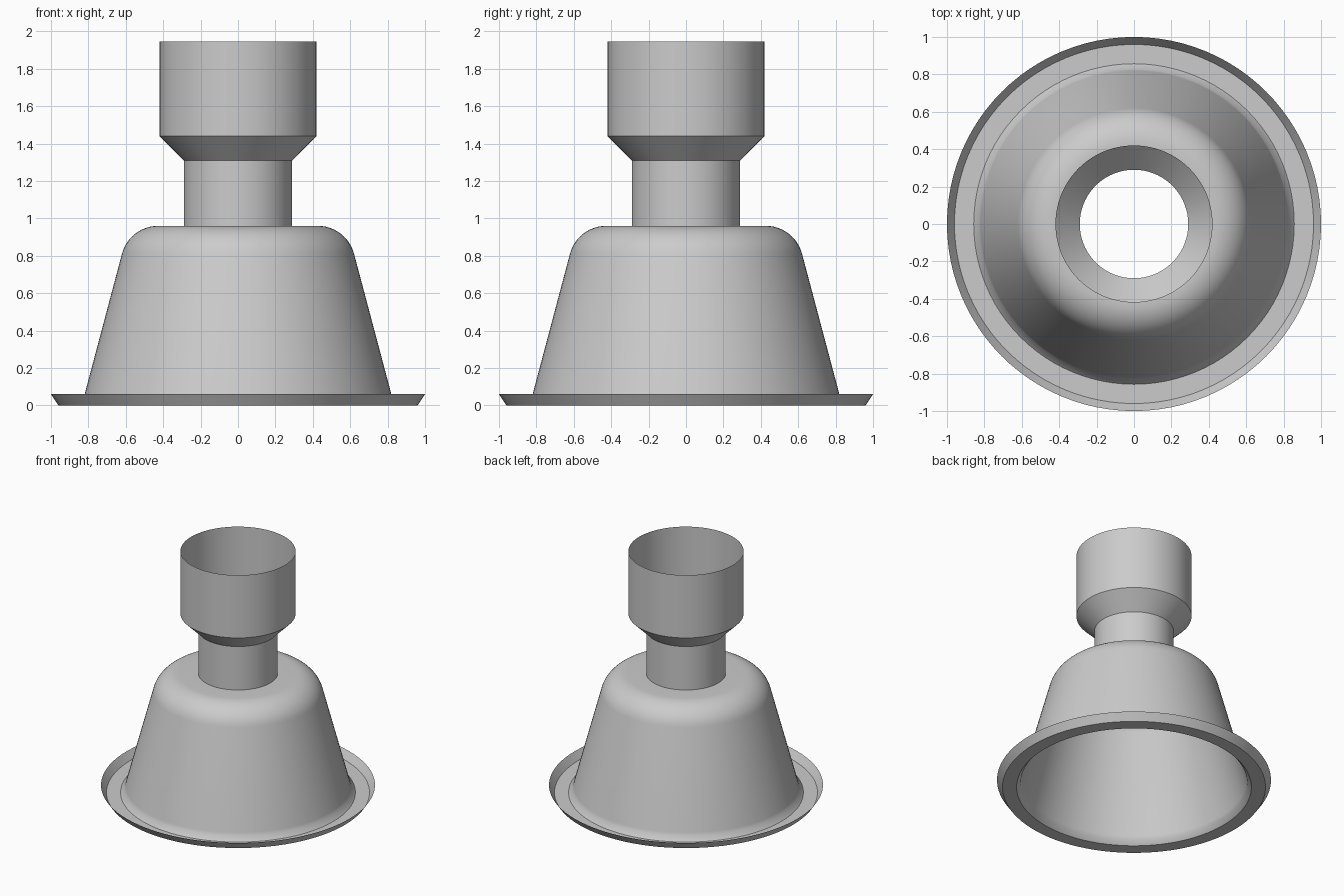
import bpy
import bmesh
import math

cube = bpy.data.objects.get("Cube")
if cube:
    bpy.data.objects.remove(cube, do_unlink=True)

SEGMENTS = 96

grey = bpy.data.materials.new("plain grey")
grey.use_nodes = True
colour = (0.6, 0.6, 0.6, 1.0)
grey.diffuse_color = colour
grey.node_tree.nodes["Principled BSDF"].inputs["Base Color"].default_value = colour


def revolve(name, profile):
    """Turn an open (radius, height) profile, listed bottom to top, into a thin shell."""
    bm = bmesh.new()
    rings = []
    for radius, height in profile:
        ring = []
        for i in range(SEGMENTS):
            a = math.tau * i / SEGMENTS
            ring.append(bm.verts.new((radius * math.cos(a), radius * math.sin(a), height)))
        rings.append(ring)
    for low, high in zip(rings, rings[1:]):
        for i in range(SEGMENTS):
            j = (i + 1) % SEGMENTS
            bm.faces.new((low[i], low[j], high[j], high[i]))
    mesh = bpy.data.meshes.new(name)
    bm.to_mesh(mesh)
    bm.free()
    mesh.materials.append(grey)
    obj = bpy.data.objects.new(name, mesh)
    bpy.context.collection.objects.link(obj)
    bpy.ops.object.select_all(action="DESELECT")
    obj.select_set(True)
    bpy.context.view_layer.objects.active = obj
    bpy.ops.object.shade_smooth_by_angle(angle=math.radians(30))
    return obj


# Flat flange and its raised, flared lip
revolve("flange", [(0.96, 0), (0.857, 0)])
revolve("flange_lip", [(0.96, 0), (1.0, 0.06)])

# Tapered bell with a rounded shoulder, open underneath
shoulder_radius, centre_r, centre_z = 0.2, 0.427, 0.76
bell = [(0.857, 0), (0.827, 0.035), (0.82, 0.06)]
for step in range(13):
    a = math.radians(15 + 75 * step / 12)
    bell.append((centre_r + shoulder_radius * math.cos(a),
                 centre_z + shoulder_radius * math.sin(a)))
bell.append((0.29, 0.96))
revolve("bell", bell)

# Open neck tube, funnel and cup
revolve("neck", [(0.29, 0.96), (0.29, 1.31)])
revolve("cup", [(0.29, 1.31), (0.42, 1.44), (0.42, 1.945)])
